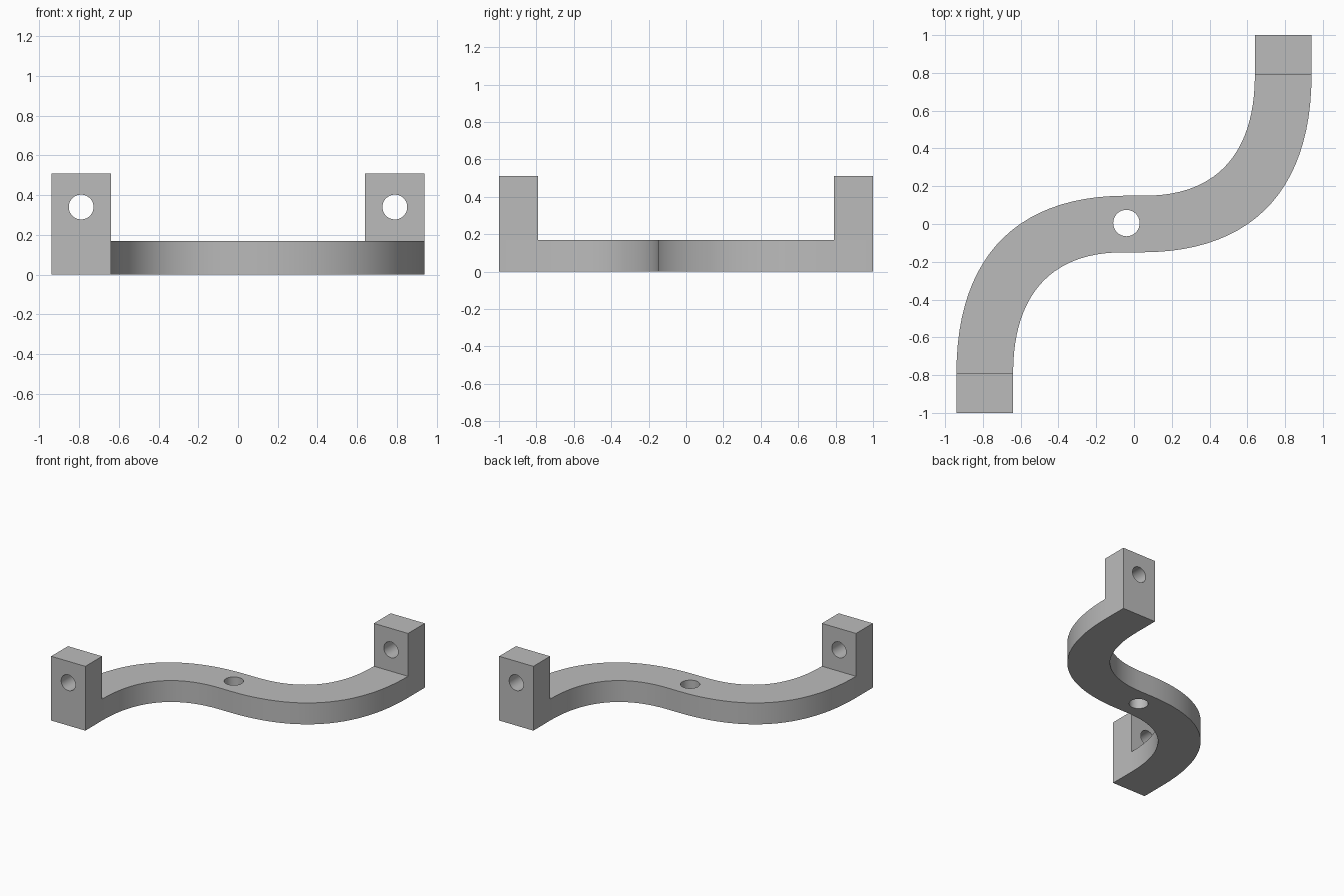
import bpy
import bmesh
from math import radians
from mathutils import Vector
from mathutils.geometry import interpolate_bezier

if "Cube" in bpy.data.objects:
    bpy.data.objects.remove(bpy.data.objects["Cube"], do_unlink=True)

LUG_Y = 0.79      # inner face of the end lugs
BAR_Z = 0.17      # bar thickness
LUG_Z = 0.51      # lug height
ARM_X = 0.79      # centre of each arm

grey = bpy.data.materials.new("Plain grey")
grey.use_nodes = True
colour = (0.5, 0.5, 0.5, 1)
grey.diffuse_color = colour
grey.node_tree.nodes["Principled BSDF"].inputs["Base Color"].default_value = colour


def bend(start, corner, end, pull=0.65, steps=24):
    """Quarter bend from start to end, rounding off the corner."""
    start, corner, end = Vector(start), Vector(corner), Vector(end)
    return interpolate_bezier(start, start.lerp(corner, pull),
                              end.lerp(corner, pull), end, steps)


def extrude_up(bm, faces, height):
    result = bmesh.ops.extrude_face_region(bm, geom=faces)
    moved = [v for v in result["geom"] if isinstance(v, bmesh.types.BMVert)]
    bmesh.ops.translate(bm, verts=moved, vec=(0, 0, height))


# S-shaped outline: one edge, then the same edge turned half a turn
edge = [Vector((-0.94, -1, 0))]
edge += bend((-0.94, -LUG_Y, 0), (-0.94, 0.15, 0), (-0.04, 0.15, 0))
edge += bend((0.06, 0.15, 0), (0.64, 0.15, 0), (0.64, LUG_Y, 0))
edge += [Vector((0.64, 1, 0))]
outline = edge + [-p for p in edge]

bm = bmesh.new()
bm.faces.new([bm.verts.new(p) for p in outline])
for side in (-1, 1):
    bmesh.ops.bisect_plane(bm, geom=bm.verts[:] + bm.edges[:] + bm.faces[:],
                           dist=0.0005, plane_co=(0, side * LUG_Y, 0),
                           plane_no=(0, 1, 0))

# Bar thickness, then the raised end lugs
extrude_up(bm, bm.faces[:], BAR_Z)
for side in (-1, 1):
    top = [f for f in bm.faces if abs(f.normal.z) > 0.9
           and f.calc_center_median().z > BAR_Z - 0.01
           and f.calc_center_median().y * side > LUG_Y]
    extrude_up(bm, top, LUG_Z - BAR_Z)
bmesh.ops.recalc_face_normals(bm, faces=bm.faces[:])
mesh = bpy.data.meshes.new("s_bracket")
bm.to_mesh(mesh)
bm.free()
mesh.materials.append(grey)
bracket = bpy.data.objects.new("s_bracket", mesh)
bpy.context.collection.objects.link(bracket)


def drill(name, radius, location, tilt=0):
    """Cut a round through hole in the bracket."""
    bpy.ops.mesh.primitive_cylinder_add(vertices=40, radius=radius, depth=0.5,
                                        location=location,
                                        rotation=(radians(tilt), 0, 0))
    cutter = bpy.context.object
    cutter.name = name
    cutter.hide_render = True
    cutter.data.materials.append(grey)
    bpy.context.view_layer.objects.active = bracket
    cut = bracket.modifiers.new(name, "BOOLEAN")
    cut.operation = "DIFFERENCE"
    cut.solver = "EXACT"
    cut.object = cutter
    bpy.ops.object.modifier_apply(modifier=cut.name)
    bpy.data.objects.remove(cutter, do_unlink=True)


# Bolt holes: one in the middle of the bar, one in each lug
drill("centre_hole", 0.07, (-0.04, 0.005, BAR_Z / 2))
for side in (-1, 1):
    drill("lug_hole", 0.0625, (side * ARM_X, side * 0.9, 0.34), 90)

bpy.ops.object.select_all(action="DESELECT")
bracket.select_set(True)
bpy.context.view_layer.objects.active = bracket
bpy.ops.object.shade_smooth_by_angle(angle=radians(30))
